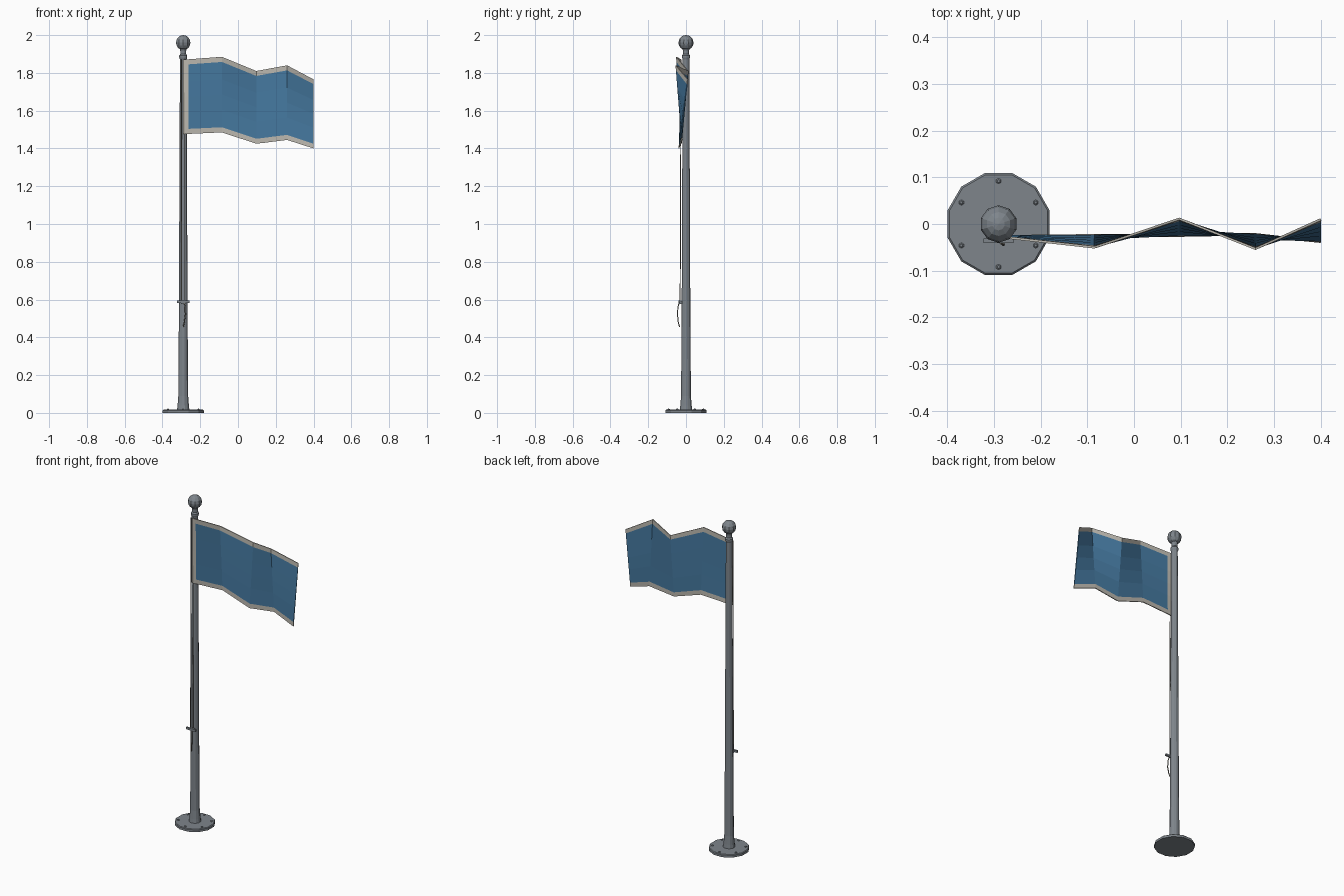
import bpy, bmesh, math
from mathutils import Vector

if "Cube" in bpy.data.objects:
    bpy.data.objects.remove(bpy.data.objects["Cube"])

POLE_X = -0.29


def material(name, rgb):
    m = bpy.data.materials.new(name)
    m.use_nodes = True
    m.diffuse_color = (*rgb, 1)
    m.node_tree.nodes["Principled BSDF"].inputs["Base Color"].default_value = (*rgb, 1)
    return m


steel = material("grey steel", (0.21, 0.235, 0.26))
blue = material("blue cloth", (0.06, 0.19, 0.35))
trim = material("pale trim", (0.50, 0.48, 0.43))
cord = material("rope", (0.30, 0.28, 0.24))


def finish(name, bm, *mats):
    bmesh.ops.recalc_face_normals(bm, faces=bm.faces)
    mesh = bpy.data.meshes.new(name)
    bm.to_mesh(mesh)
    bm.free()
    for m in mats:
        mesh.materials.append(m)
    ob = bpy.data.objects.new(name, mesh)
    bpy.context.collection.objects.link(ob)
    return ob


def lathe(name, profile, sides, mat, centre=(POLE_X, 0), turn=0.5):
    """Closed solid turned from (radius, height) pairs."""
    bm = bmesh.new()
    rings = []
    for r, z in profile:
        ring = []
        for i in range(sides):
            a = math.tau * (i + turn) / sides
            ring.append(bm.verts.new((centre[0] + r * math.cos(a), centre[1] + r * math.sin(a), z)))
        rings.append(ring)
    for low, high in zip(rings, rings[1:]):
        for i in range(sides):
            j = (i + 1) % sides
            bm.faces.new((low[i], low[j], high[j], high[i]))
    bm.faces.new(rings[0])
    bm.faces.new(rings[-1])
    return finish(name, bm, mat)


def rope(name, points, radius, mat):
    curve = bpy.data.curves.new(name, "CURVE")
    curve.dimensions = "3D"
    curve.bevel_depth = radius
    curve.bevel_resolution = 0
    curve.use_fill_caps = True
    spline = curve.splines.new("POLY")
    spline.points.add(len(points) - 1)
    for p, co in zip(spline.points, points):
        p.co = (*co, 1)
    curve.materials.append(mat)
    ob = bpy.data.objects.new(name, curve)
    bpy.context.collection.objects.link(ob)


def box(name, centre, size, mat):
    bm = bmesh.new()
    bmesh.ops.create_cube(bm, size=1)
    for v in bm.verts:
        v.co = Vector(a * b for a, b in zip(v.co, size)) + Vector(centre)
    return finish(name, bm, mat)


# Base plate with a ring of bolts
lathe("base_plate", [(0.113, 0), (0.113, 0.013), (0.109, 0.017)], 12, steel)
for i in range(6):
    a = math.radians(30 + 60 * i)
    spot = (POLE_X + 0.092 * math.cos(a), 0.092 * math.sin(a))
    lathe(f"base_bolt_{i + 1}", [(0.006, 0.015), (0.006, 0.02), (0.003, 0.022)], 6, steel, spot)

# Tapered pole with flared foot, then neck and ball
lathe("pole", [(0.034, 0.016), (0.031, 0.04), (0.027, 0.09), (0.024, 0.5),
               (0.018, 1.88)], 12, steel)
lathe("pole_neck", [(0.018, 1.87), (0.022, 1.882), (0.022, 1.892), (0.016, 1.9),
                    (0.016, 1.915), (0.02, 1.93)], 12, steel)
ball = [(0.04 * math.cos(math.radians(t)), 1.96 + 0.04 * math.sin(math.radians(t)))
        for t in (-75, -45, -20, 0, 25, 50, 70)]
lathe("pole_ball", ball + [(0.001, 2.0)], 10, steel)

# Cleat: foot and crossbar
box("cleat_foot", (POLE_X, -0.027, 0.585), (0.022, 0.018, 0.016), steel)
box("cleat_bar", (POLE_X, -0.036, 0.588), (0.064, 0.01, 0.012), steel)

# Halyard pair, and its loose tail
for side, x in (("left", 0.008), ("right", -0.008)):
    rope(f"halyard_{side}", [(POLE_X + x, -0.031, 0.58), (POLE_X + x, -0.026, 1.87)], 0.0025, cord)
rope("halyard_tail", [(-0.285, -0.034, 0.59), (-0.28, -0.043, 0.56), (-0.279, -0.045, 0.52),
                      (-0.284, -0.041, 0.48), (-0.29, -0.034, 0.455)], 0.003, cord)

# Flag: folds given as x, top y, bottom y, top z, bottom z
folds = [(-0.29, -0.026, -0.026, 1.87, 1.475),
         (-0.262, -0.03, -0.026, 1.872, 1.477),
         (-0.085, -0.05, -0.024, 1.885, 1.485),
         (0.097, 0.011, -0.025, 1.81, 1.425),
         (0.26, -0.053, -0.022, 1.84, 1.445),
         (0.40, 0.010, -0.038, 1.765, 1.40)]
rows = [0, 0.068, 0.3, 0.5, 0.7, 0.932, 1]
bm = bmesh.new()
grid = [[bm.verts.new((x, y1 + (y0 - y1) * t, z1 + (z0 - z1) * t)) for t in rows]
        for x, y1, y0, z1, z0 in folds]
for c in range(len(folds) - 1):
    for r in range(len(rows) - 1):
        f = bm.faces.new((grid[c][r], grid[c + 1][r], grid[c + 1][r + 1], grid[c][r + 1]))
        # Trim runs along the hoist, top and bottom only
        f.material_index = 1 if c == 0 or r in (0, len(rows) - 2) else 0
flag = finish("flag", bm, blue, trim)
solid = flag.modifiers.new("thickness", "SOLIDIFY")
solid.thickness = 0.005
solid.offset = 0
